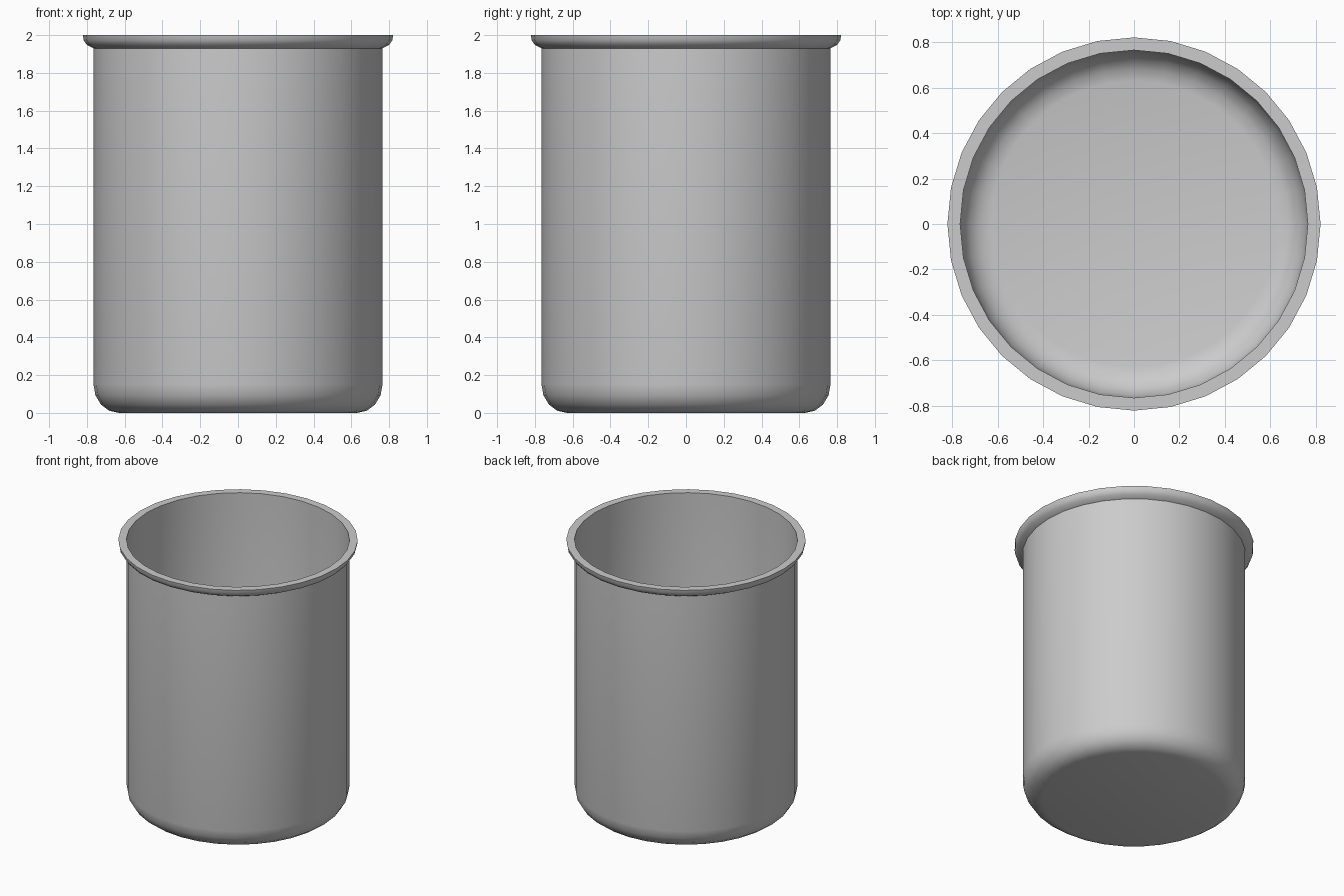
import bpy, bmesh, math

if "Cube" in bpy.data.objects:
    bpy.data.objects.remove(bpy.data.objects["Cube"])

SIDES = 32
WALL = 0.765


def lathe(name, profile, cap_bottom=False, closed=False, flip=False):
    """Revolve (radius, z) points around the z axis."""
    bm = bmesh.new()
    rings = []
    for r, z in profile:
        rings.append([bm.verts.new((r * math.cos(2 * math.pi * i / SIDES),
                                    r * math.sin(2 * math.pi * i / SIDES), z))
                      for i in range(SIDES)])
    for a, b in zip(rings, rings[1:]):
        for i in range(SIDES):
            j = (i + 1) % SIDES
            bm.faces.new((a[i], a[j], b[j], b[i]))
    if cap_bottom:
        bm.faces.new(rings[0][::-1])
    mesh = bpy.data.meshes.new(name)
    bm.to_mesh(mesh)
    bm.free()
    obj = bpy.data.objects.new(name, mesh)
    bpy.context.collection.objects.link(obj)
    bpy.ops.object.select_all(action='DESELECT')
    obj.select_set(True)
    bpy.context.view_layer.objects.active = obj
    bpy.ops.object.shade_smooth_by_angle(angle=math.radians(35))
    return obj


# thin-walled cup with a rounded bottom edge
corner = [(WALL - 0.135 + 0.135 * math.sin(t), 0.15 - 0.15 * math.cos(t))
          for t in (math.pi / 2 * k / 4 for k in range(5))]
lathe("cup_body", corner + [(WALL, 1.93), (WALL, 2.0)], cap_bottom=True)

# flared lip: rounded underside, flat top
lathe("rim_lip", [(WALL, 1.93), (0.80, 1.948), (0.817, 1.973),
                  (0.821, 2.0), (WALL, 2.0)])
